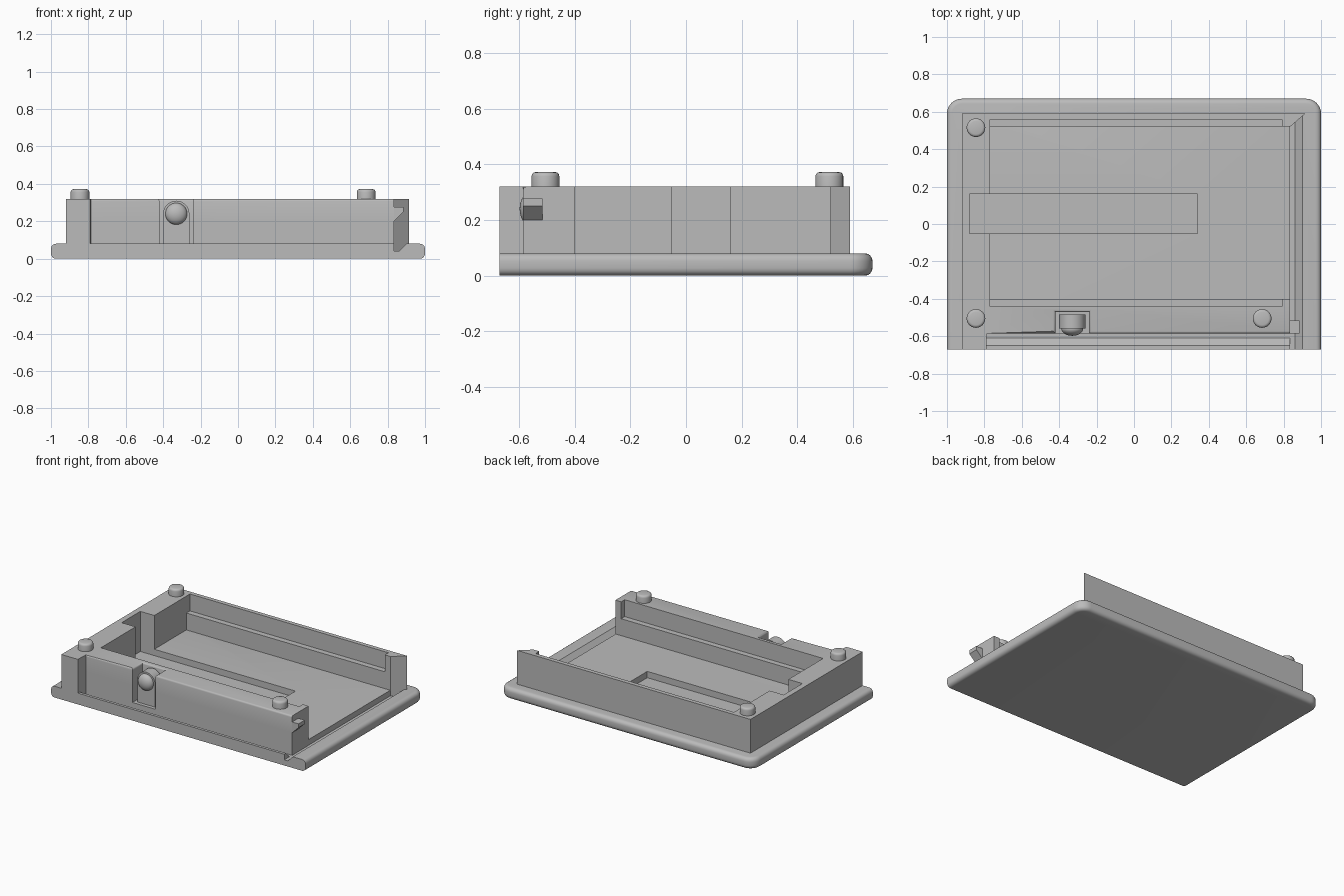
import bpy
import bmesh
import math

if "Cube" in bpy.data.objects:
    bpy.data.objects.remove(bpy.data.objects["Cube"])

grey = bpy.data.materials.new("plain_grey")
grey.use_nodes = True
grey.diffuse_color = (0.5, 0.5, 0.5, 1)
grey.node_tree.nodes["Principled BSDF"].inputs["Base Color"].default_value = (0.5, 0.5, 0.5, 1)


def prism(name, points, low, high, axis="z", bevel_rule=None, width=0.0, segments=4):
    """Extrude a closed profile along an axis; optionally round chosen edges."""
    place = {"x": lambda a, b, t: (t, a, b),
             "y": lambda a, b, t: (a, t, b),
             "z": lambda a, b, t: (a, b, t)}[axis]
    bm = bmesh.new()
    bottom = [bm.verts.new(place(a, b, low)) for a, b in points]
    top = [bm.verts.new(place(a, b, high)) for a, b in points]
    bm.faces.new(bottom)
    bm.faces.new(top)
    for i in range(len(points)):
        j = (i + 1) % len(points)
        bm.faces.new((bottom[i], bottom[j], top[j], top[i]))
    bmesh.ops.recalc_face_normals(bm, faces=bm.faces[:])
    if bevel_rule:
        chosen = [e for e in bm.edges if bevel_rule(e.verts[0].co, e.verts[1].co)]
        bmesh.ops.bevel(bm, geom=chosen, offset=width, segments=segments,
                        profile=0.5, affect="EDGES", clamp_overlap=True)
    mesh = bpy.data.meshes.new(name)
    bm.to_mesh(mesh)
    bm.free()
    mesh.materials.append(grey)
    obj = bpy.data.objects.new(name, mesh)
    bpy.context.collection.objects.link(obj)
    return obj


def activate(obj):
    bpy.ops.object.select_all(action="DESELECT")
    obj.select_set(True)
    bpy.context.view_layer.objects.active = obj


def smooth(obj):
    activate(obj)
    bpy.ops.object.shade_smooth_by_angle(angle=math.radians(35))


def cut(obj, cutter):
    cutter.hide_render = True
    mod = obj.modifiers.new("cut", "BOOLEAN")
    mod.operation = "DIFFERENCE"
    mod.solver = "EXACT"
    mod.object = cutter
    activate(obj)
    bpy.ops.object.modifier_apply(modifier=mod.name)
    bpy.data.objects.remove(cutter)


def rect(x0, x1, y0, y1):
    return [(x0, y0), (x1, y0), (x1, y1), (x0, y1)]


def arc(cx, cy, r, start, end, steps):
    angles = [math.radians(start + (end - start) * i / steps) for i in range(steps + 1)]
    return [(cx + r * math.cos(a), cy + r * math.sin(a)) for a in angles]


FRONT, BACK, TOP, LIP = -0.67, 0.67, 0.32, 0.08

# Base plate: rounded rear corners and soft rim, flat cut front
outline = [(-1, FRONT), (1, FRONT)]
outline += arc(0.92, BACK - 0.08, 0.08, 0, 90, 8) + arc(-0.92, BACK - 0.08, 0.08, 90, 180, 8)


def rim_edge(a, b):
    return abs(a.z - b.z) < 0.001 and (a.y > FRONT + 0.01 or b.y > FRONT + 0.01)


base = prism("base_plate", outline, 0, LIP, bevel_rule=rim_edge, width=0.027)

# Sliding grooves along the front and open side, and the long floor slot
cut(base, prism("front_groove_cutter",
                [(-0.585, 0.04), (-0.61, 0.04), (-0.65, LIP), (-0.65, 0.2), (-0.585, 0.2)],
                -0.79, 0.85, "x"))
cut(base, prism("side_groove_cutter",
                [(0.833, 0.04), (0.86, 0.04), (0.9, LIP), (0.9, 0.2), (0.833, 0.2)],
                -0.8, 0.59, "y"))
cut(base, prism("slot_cutter", rect(-0.88, 0.34, -0.05, 0.16), 0.035, 0.2))
smooth(base)


# Three-sided wall frame, wider inside above the ledge
def frame_outline(step):
    end = 0.79
    inner_front = [(0.835, -0.40)]
    inner_back = [(0.835, 0.52)]
    if step:
        inner_front += [(end, -0.40), (end, -0.40 - step)]
        inner_back = [(end, 0.52 + step), (end, 0.52)] + inner_back
    outer = [(-0.92, FRONT), (-0.79, FRONT), (-0.787, -0.585)]
    notch = [(-0.42, -0.585), (-0.42, -0.47), (-0.24, -0.47), (-0.24, -0.585)]
    left = [(-0.77, -0.40 - step), (-0.77, -0.05), (-0.88, -0.05),
            (-0.88, 0.16), (-0.77, 0.16), (-0.77, 0.52 + step)]
    return (outer + notch + [(0.835, -0.585)] + inner_front + left
            + inner_back + [(0.915, 0.59), (-0.92, 0.59)])


def front_top_edge(a, b):
    return min(a.z, b.z) > TOP - 0.01 and all(-0.6 < v.y < -0.46 for v in (a, b))


prism("wall_frame_lower", frame_outline(0), 0.036, 0.2)
smooth(prism("wall_frame_upper", frame_outline(0.04), 0.2, TOP,
             bevel_rule=front_top_edge, width=0.012, segments=3))

# Round-topped button holder in the front notch
holder = [(-0.4, 0.07), (-0.26, 0.07)] + arc(-0.33, 0.24, 0.07, 0, 180, 20)
smooth(prism("button_holder", holder, -0.56, -0.485, "y"))

# Domed button
bpy.ops.mesh.primitive_uv_sphere_add(segments=32, ring_count=16, radius=0.058,
                                     location=(-0.33, -0.56, 0.24))
button = bpy.context.object
button.name = "button_dome"
button.scale.y = 0.65
button.data.materials.append(grey)
smooth(button)

# Locating pegs with rounded tops
for name, x, y in (("peg_back", -0.845, 0.515), ("peg_front", -0.845, -0.505),
                   ("peg_side", 0.685, -0.505)):
    smooth(prism(name, arc(x, y, 0.05, 0, 348.75, 31), TOP - 0.01, 0.372,
                 bevel_rule=lambda a, b: min(a.z, b.z) > 0.36, width=0.015, segments=3))

# Snap hook on the end of the front wall
prism("snap_hook", [(0.82, 0.2), (0.835, 0.2), (0.885, 0.25), (0.885, 0.277), (0.82, 0.277)],
      -0.585, -0.515, "y")
